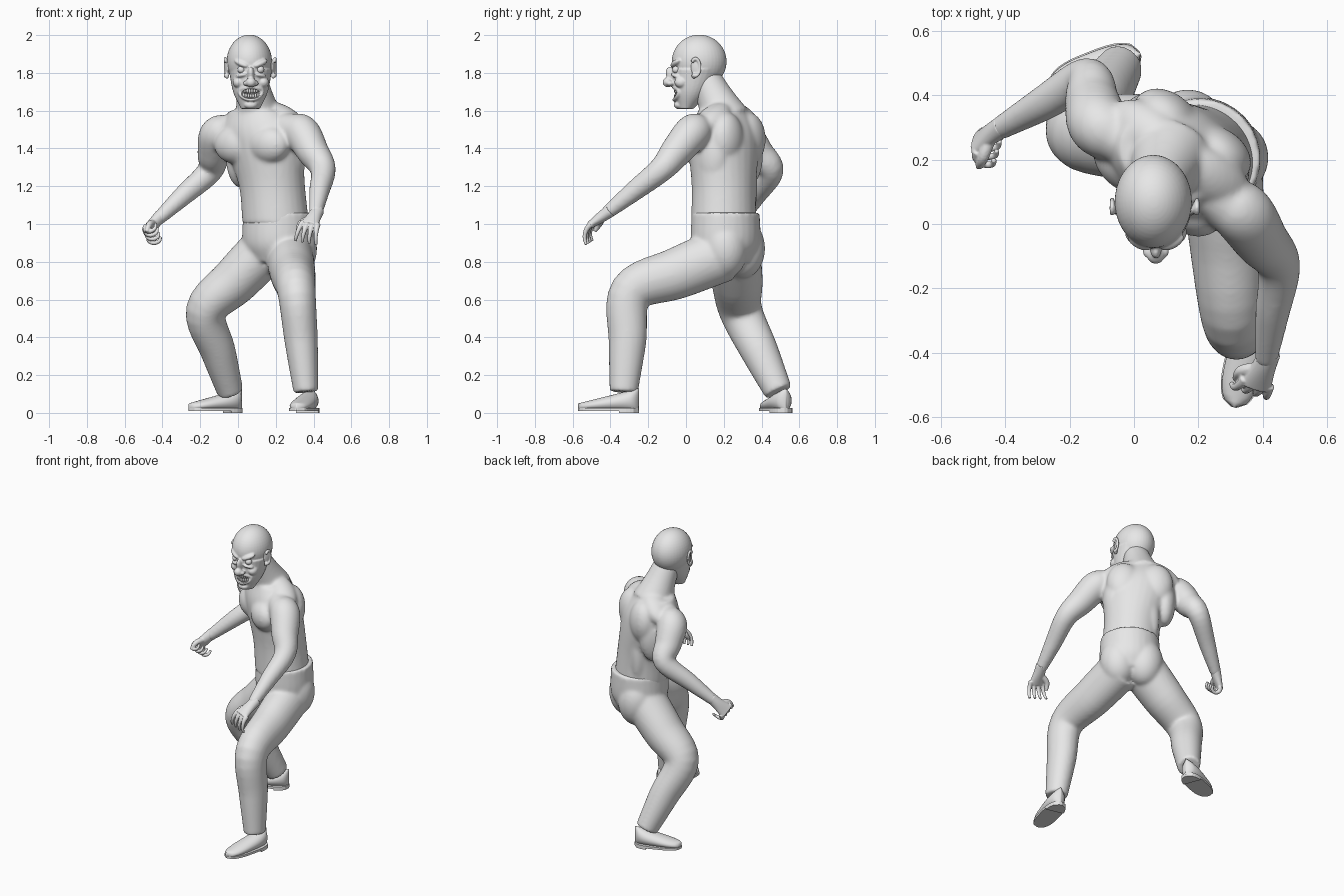
import bpy, bmesh
from math import sin, cos, pi, radians, sqrt
from mathutils import Vector, Matrix, Euler

cube = bpy.data.objects.get("Cube")
if cube:
    bpy.data.objects.remove(cube)

SHADE = 0.8
grey = bpy.data.materials.new("plain grey")
grey.use_nodes = True
grey.diffuse_color = (SHADE, SHADE, SHADE, 1)
grey.node_tree.nodes["Principled BSDF"].inputs["Base Color"].default_value = grey.diffuse_color

RIGHT, LEFT = -1, 1
ACROSS, BACK, UP = Vector((1, 0, 0)), Vector((0, 1, 0)), Vector((0, 0, 1))
TWIST = radians(-35)
SHOULDER_LINE = Vector((cos(TWIST), sin(TWIST), 0))
CHEST_FRONT = Vector((sin(TWIST), -cos(TWIST), 0))


def catmull_rom(before, start, end, after, t):
    """Point on the smooth curve between start and end."""
    slope_in, slope_out = (end - before) / 2, (after - start) / 2
    ease = t * t * (3 - 2 * t)
    return (start.lerp(end, ease) + slope_in * t * (1 - t) ** 2
            - slope_out * t * t * (1 - t))


def loft(bm, stations, side=ACROSS, axis=None, sides=28, steps=6):
    """Closed smooth tube through (centre, half width, half depth) stations."""
    knots = [Vector((*centre, width, depth)) for centre, width, depth in stations]
    knots = [knots[0] * 2 - knots[1]] + knots + [knots[-1] * 2 - knots[-2]]
    path = [catmull_rom(*group, k / steps)
            for group in zip(knots, knots[1:], knots[2:], knots[3:]) for k in range(steps)]
    path.append(knots[-2])
    rings = []
    for i, knot in enumerate(path):
        following, previous = path[min(i + 1, len(path) - 1)], path[max(i - 1, 0)]
        tangent = axis or (following - previous).to_3d().normalized()
        u = (side - tangent * side.dot(tangent)).normalized()
        v = tangent.cross(u)
        turns = [2 * pi * j / sides for j in range(sides)]
        rings.append([bm.verts.new(knot.to_3d() + u * knot[3] * cos(a) + v * knot[4] * sin(a))
                      for a in turns])
    for lower, upper in zip(rings, rings[1:]):
        for j in range(sides):
            k = (j + 1) % sides
            bm.faces.new((lower[j], lower[k], upper[k], upper[j]))
    bm.faces.new(rings[0][::-1])
    bm.faces.new(rings[-1])


def limb(bm, joints, radii, swell, flatten=1.0):
    """Tube along joints whose bones swell with muscle halfway."""
    stations = []
    for i, (joint, radius) in enumerate(zip(joints, radii)):
        if i:
            middle = (joints[i - 1] + joint) / 2
            thick = (radii[i - 1] + radius) / 2 * swell
            stations.append((middle, thick * flatten, thick))
        stations.append((joint, radius * flatten, radius))
    loft(bm, stations)


def blob(bm, centre, radii, turn=(0, 0, 0)):
    matrix = Matrix.LocRotScale(Vector(centre), Euler(turn), Vector(radii))
    bmesh.ops.create_uvsphere(bm, u_segments=40, v_segments=24, radius=1, matrix=matrix)


def finish(name, bm, voxel=None, smooth=4, flat=False):
    """Turn the bmesh into an object, fusing its pieces if a voxel size is given."""
    bmesh.ops.recalc_face_normals(bm, faces=bm.faces)
    for face in bm.faces:
        face.smooth = not flat
    mesh = bpy.data.meshes.new(name)
    bm.to_mesh(mesh)
    bm.free()
    mesh.materials.append(grey)
    part = bpy.data.objects.new(name, mesh)
    bpy.context.scene.collection.objects.link(part)
    if voxel:
        fuse = part.modifiers.new("Fuse", "REMESH")
        fuse.mode, fuse.voxel_size, fuse.use_smooth_shade = "VOXEL", voxel, True
        soften = part.modifiers.new("Soften", "SMOOTH")
        soften.iterations = smooth
    return part


# Torso with neck, chest and back muscles
bm = bmesh.new()
spine = [(0.2, 1, 0.18, 0.17), (0.18, 1.2, 0.18, 0.165), (0.14, 1.4, 0.22, 0.17),
         (0.12, 1.5, 0.23, 0.16), (0.1, 1.6, 0.16, 0.12)]
loft(bm, [(Vector((x, 0.2, z)), width, depth) for x, z, width, depth in spine],
     side=SHOULDER_LINE, axis=UP)
limb(bm, [Vector((0.11, 0.21, 1.55)), Vector((0.07, 0.1, 1.78))], [0.13, 0.08], swell=0.95)
for side in (RIGHT, LEFT):
    def muscle(across, forward, height, radii, slope=0):
        centre = Vector((0.13, 0.2, height)) + SHOULDER_LINE * across * side + CHEST_FRONT * forward
        blob(bm, centre, radii, (0, slope * side, TWIST))
    muscle(0.11, 0.1, 1.42, (0.12, 0.08, 0.1))               # pectoral
    muscle(0.1, -0.09, 1.45, (0.11, 0.08, 0.14))             # shoulder blade
    muscle(0.16, -0.03, 1.36, (0.07, 0.1, 0.17))             # side of back
    muscle(0.13, -0.02, 1.56, (0.14, 0.08, 0.06), slope=0.5)  # trapezius
    muscle(0.06, -0.11, 1.2, (0.06, 0.05, 0.2))              # lower back

# Arms
right_wrist, left_wrist = Vector((-0.43, 0.29, 1.02)), Vector((0.41, -0.43, 1.05))
arm_radii = [0.07, 0.096, 0.068, 0.035]
limb(bm, [Vector((0, 0.24, 1.52)), Vector((-0.11, 0.31, 1.47)),
          Vector((-0.15, 0.45, 1.28)), right_wrist], arm_radii, swell=1.04)
limb(bm, [Vector((0.24, 0.1, 1.52)), Vector((0.34, 0.03, 1.48)),
          Vector((0.45, -0.13, 1.29)), left_wrist], arm_radii, swell=1.04)
finish("torso_and_arms", bm, voxel=0.01, smooth=12)

# Trousers: hips, seat and bent legs
bm = bmesh.new()
hips = [(0.8, 0.15, 0.14), (0.9, 0.19, 0.18), (1.06, 0.185, 0.178)]
loft(bm, [(Vector((0.21, 0.21, z)), width, depth) for z, width, depth in hips],
     side=SHOULDER_LINE, axis=UP)
for side in (RIGHT, LEFT):
    seat = Vector((0.21, 0.22, 0.87)) + SHOULDER_LINE * 0.08 * side - CHEST_FRONT * 0.04
    blob(bm, seat, (0.12, 0.12, 0.16))
leg_radii = [0.145, 0.115, 0.075]
limb(bm, [Vector((0.27, 0.2, 0.84)), Vector((0.31, -0.29, 0.64)),
          Vector((0.36, -0.33, 0.11))], leg_radii, swell=1.05, flatten=0.88)
limb(bm, [Vector((0.14, 0.25, 0.86)), Vector((-0.17, 0.29, 0.54)),
          Vector((-0.04, 0.49, 0.11))], leg_radii, swell=1.05, flatten=0.93)
finish("trousers", bm, voxel=0.01, smooth=10)


# Hands: palm, four curled fingers and a thumb
def hand(name, side, wrist, along, curl, bend):
    bm = bmesh.new()
    along = Vector(along).normalized()
    curl = Vector(curl)
    curl = (curl - along * curl.dot(along)).normalized()
    thumbward = curl.cross(along) * side
    palm = [(-0.04, 0.034, 0.034), (0.02, 0.038, 0.03), (0.1, 0.05, 0.02)]
    loft(bm, [(wrist + along * reach, width, depth) for reach, width, depth in palm], thumbward)
    for finger in range(4):
        spread = thumbward * (1.5 - finger)
        points = [wrist + along * 0.08 + spread * 0.027]
        for knuckle in range(4):
            angle = bend * (knuckle + 0.6)
            step = along * cos(angle) + curl * sin(angle) + spread * 0.1
            points.append(points[-1] + step * 0.03)
        loft(bm, [(point, 0.016 - 0.002 * i, 0.016 - 0.002 * i) for i, point in enumerate(points)],
             thumbward, sides=10)
    root = wrist + along * 0.02
    tip = wrist + along * 0.12 + thumbward * 0.06 + curl * 0.04
    knuckle = (root + tip) / 2 + thumbward * 0.025
    loft(bm, [(root, 0.02, 0.02), (knuckle, 0.018, 0.018), (tip, 0.01, 0.01)], curl, sides=10)
    finish(name, bm, voxel=0.004, smooth=2)


hand("right_hand", RIGHT, right_wrist, along=(-0.6, -0.4, -0.7), curl=(0.6, -0.5, -0.4), bend=1)
hand("left_hand", LEFT, left_wrist, along=(-0.3, -0.7, -0.5), curl=(0, 0.5, -0.8), bend=0.35)


# Shoes: rounded upper, flat sole and heel block
def shoe(name, heel, toe):
    heel, toe = Vector(heel), Vector(toe)
    forward = (toe - heel).normalized()
    side = UP.cross(forward)
    count = 18
    outline = []
    for i in range(count + 1):
        f = i / count
        rounding = sqrt(1 - abs(2 * f - 1) ** 3)
        outline.append((heel.lerp(toe, f), 0.005 + 0.055 * rounding, 0.06 - 0.04 * f))
    bm = bmesh.new()
    loft(bm, [(centre + UP * (half + 0.01), width, half) for centre, width, half in outline],
         side, axis=forward, steps=1)
    finish(name + "_upper", bm)
    bm = bmesh.new()
    for ground, length in ((0.01, count + 1), (0, count // 3)):
        used = outline[:length]
        rim = [centre + side * (width + 0.004) for centre, width, half in used]
        rim += [centre - side * (width + 0.004) for centre, width, half in used[::-1]]
        base = bm.faces.new([bm.verts.new(point + UP * ground) for point in rim])
        new = bmesh.ops.extrude_face_region(bm, geom=[base], use_keep_orig=True)["geom"]
        bmesh.ops.translate(bm, vec=UP * (0.025 - ground),
                            verts=[v for v in new if isinstance(v, bmesh.types.BMVert)])
    finish(name + "_sole", bm, flat=True)


shoe("left_shoe", heel=(0.39, -0.25, 0), toe=(0.31, -0.57, 0))
shoe("right_shoe", heel=(0.02, 0.53, 0), toe=(-0.26, 0.42, 0))

# Head: skull and jaw
bm = bmesh.new()
blob(bm, (0.06, 0.07, 1.86), (0.12, 0.145, 0.142))
jaw = [(0.06, 1.82, 0.115, 0.135), (0.03, 1.7, 0.092, 0.095), (0, 1.61, 0.05, 0.04)]
loft(bm, [(Vector((0.066, y, z)), width, depth) for y, z, width, depth in jaw], axis=UP)

# Face: brows, eye bags, cheeks, nostrils, nose and chin
face = Vector((0.068, -0.06, 1.75))
for side in (RIGHT, LEFT):
    def feature(across, forward, height, radii, slope=0, wrap=0.0):
        centre = face + ACROSS * across * side - BACK * forward + UP * height
        blob(bm, centre, radii, (0, slope * side, wrap * side))
    feature(0.05, -0.005, 0.1, (0.045, 0.022, 0.016), slope=-0.4, wrap=0.5)
    feature(0.05, -0.005, 0.037, (0.035, 0.02, 0.012), slope=0.2, wrap=0.5)
    feature(0.066, -0.035, 0, (0.03, 0.036, 0.03))
    feature(0.025, 0.025, -0.005, (0.016, 0.02, 0.014))
blob(bm, face + UP * 0.04 - BACK * 0.015, (0.018, 0.03, 0.045), (0.4, 0, 0))
blob(bm, face - BACK * 0.036, (0.028, 0.028, 0.026))
blob(bm, face + BACK * 0.025 - UP * 0.12, (0.036, 0.03, 0.022))

# Lips around a grin that curves back and up at the corners
mouth = face - UP * 0.06


def grin(across, height):
    return mouth + ACROSS * across + BACK * 7 * across ** 2 + UP * (height + 3 * across ** 2)


LIP_COUNT = 28
for i in range(LIP_COUNT):
    angle = 2 * pi * i / LIP_COUNT
    blob(bm, grin(0.06 * cos(angle), 0.032 * sin(angle)), (0.012, 0.014, 0.01))
head = finish("head", bm, voxel=0.005, smooth=5)

# Open mouth
bm = bmesh.new()
blob(bm, mouth - BACK * 0.01, (0.055, 0.045, 0.026))
cutter = finish("mouth_cutter", bm)
cutter.hide_render = cutter.hide_viewport = True
opening = head.modifiers.new("Mouth", "BOOLEAN")
opening.operation, opening.object = "DIFFERENCE", cutter

# Two rows of teeth
bm = bmesh.new()
for height, count in ((0.014, 8), (-0.012, 7)):
    for i in range(count):
        place = grin((i - (count - 1) / 2) * 0.0125, height)
        blob(bm, place + BACK * 0.006, (0.0065, 0.009, 0.014))
finish("teeth", bm)

# Eyes, and ears with a curled rim and a lobe
for label, side in (("right", RIGHT), ("left", LEFT)):
    bm = bmesh.new()
    blob(bm, face + ACROSS * 0.05 * side + BACK * 0.008 + UP * 0.067, (0.021, 0.021, 0.02))
    finish(label + "_eye", bm)
    bm = bmesh.new()
    ear = Vector((0.064 + 0.122 * side, 0.05, 1.83))
    blob(bm, ear, (0.008, 0.026, 0.045), (0, 0, -0.35 * side))
    for i in range(20):
        angle = -1.9 + 4.4 * i / 20
        rim = ACROSS * side * 0.01 + BACK * 0.024 * cos(angle) + UP * 0.045 * sin(angle)
        blob(bm, ear + rim, (0.008, 0.008, 0.01))
    blob(bm, ear - UP * 0.045 - BACK * 0.008, (0.01, 0.013, 0.016))
    finish(label + "_ear", bm, voxel=0.004, smooth=2)
